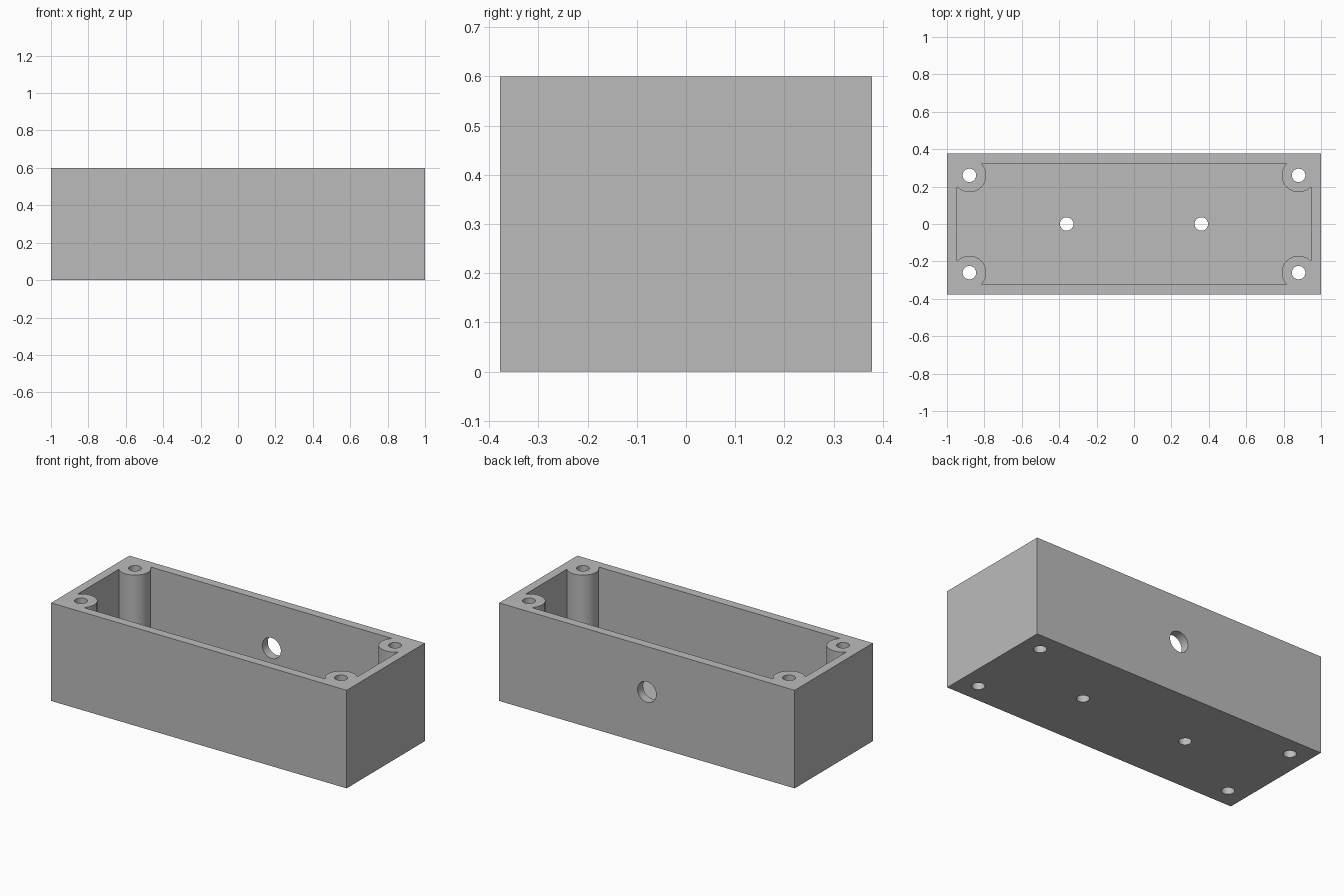
import bpy, bmesh
from math import acos, asin, pi, cos, sin
from mathutils import Matrix

cube = bpy.data.objects.get("Cube")
if cube:
    bpy.data.objects.remove(cube, do_unlink=True)

LENGTH, DEPTH, HEIGHT = 2.0, 0.756, 0.6
WALL = 0.054
BOSS_X, BOSS_Y, BOSS_R = 0.88, 0.26, 0.09
SCREW_R, PORT_R, PORT_Z = 0.036, 0.063, 0.322

grey = bpy.data.materials.new("plain grey")
grey.use_nodes = True
grey.diffuse_color = (0.5, 0.5, 0.5, 1)
grey.node_tree.nodes["Principled BSDF"].inputs["Base Color"].default_value = (0.5, 0.5, 0.5, 1)


def make_object(name, bm):
    bmesh.ops.recalc_face_normals(bm, faces=bm.faces)
    mesh = bpy.data.meshes.new(name)
    bm.to_mesh(mesh)
    bm.free()
    mesh.materials.append(grey)
    obj = bpy.data.objects.new(name, mesh)
    bpy.context.collection.objects.link(obj)
    return obj


def cylinder(name, radius, length, centre, rotation=Matrix()):
    bm = bmesh.new()
    bmesh.ops.create_cone(bm, cap_ends=True, segments=48, radius1=radius, radius2=radius,
                          depth=length, matrix=Matrix.Translation(centre) @ rotation)
    return make_object(name, bm)


def cut(target, cutter):
    cutter.hide_render = True
    mod = target.modifiers.new(cutter.name, "BOOLEAN")
    mod.operation, mod.solver, mod.object = "DIFFERENCE", "EXACT", cutter
    bpy.context.view_layer.objects.active = target
    bpy.ops.object.modifier_apply(modifier=mod.name)
    bpy.data.objects.remove(cutter, do_unlink=True)


# Outer box
bm = bmesh.new()
bmesh.ops.create_cube(bm, size=1)
bmesh.ops.scale(bm, vec=(LENGTH, DEPTH, HEIGHT), verts=bm.verts)
bmesh.ops.translate(bm, vec=(0, 0, HEIGHT / 2), verts=bm.verts)
box = make_object("enclosure_box", bm)

# Cavity outline: inner rectangle with a round screw boss filling each corner
start = -acos((LENGTH / 2 - WALL - BOSS_X) / BOSS_R)
end = -pi - asin((DEPTH / 2 - WALL - BOSS_Y) / BOSS_R)
STEPS = 28
arc = []
for i in range(STEPS + 1):
    a = start + (end - start) * i / STEPS
    arc.append((BOSS_X + BOSS_R * cos(a), BOSS_Y + BOSS_R * sin(a)))
outline = []
for sx, sy in ((1, 1), (-1, 1), (-1, -1), (1, -1)):
    corner = arc if sx == sy else arc[::-1]
    outline += [(sx * x, sy * y) for x, y in corner]

bm = bmesh.new()
floor = bm.faces.new([bm.verts.new((x, y, WALL)) for x, y in outline])
walls = bmesh.ops.extrude_face_region(bm, geom=[floor], use_keep_orig=True)
bmesh.ops.translate(bm, vec=(0, 0, HEIGHT),
                    verts=[v for v in walls["geom"] if isinstance(v, bmesh.types.BMVert)])
cut(box, make_object("cavity_cutter", bm))

# Screw holes through the bosses and two mounting holes in the floor
spots = [(sx * BOSS_X, sy * BOSS_Y) for sx in (-1, 1) for sy in (-1, 1)]
spots += [(-0.36, 0), (0.36, 0)]
for x, y in spots:
    cut(box, cylinder("screw_hole_cutter", SCREW_R, HEIGHT * 2, (x, y, HEIGHT / 2)))

# Cable port in the back wall
cut(box, cylinder("cable_port_cutter", PORT_R, WALL * 4, (0, DEPTH / 2, PORT_Z),
                  Matrix.Rotation(pi / 2, 4, "X")))

# Smooth round surfaces, crisp edges
bpy.ops.object.select_all(action="DESELECT")
box.select_set(True)
bpy.context.view_layer.objects.active = box
bpy.ops.object.shade_smooth_by_angle(angle=pi / 6)
